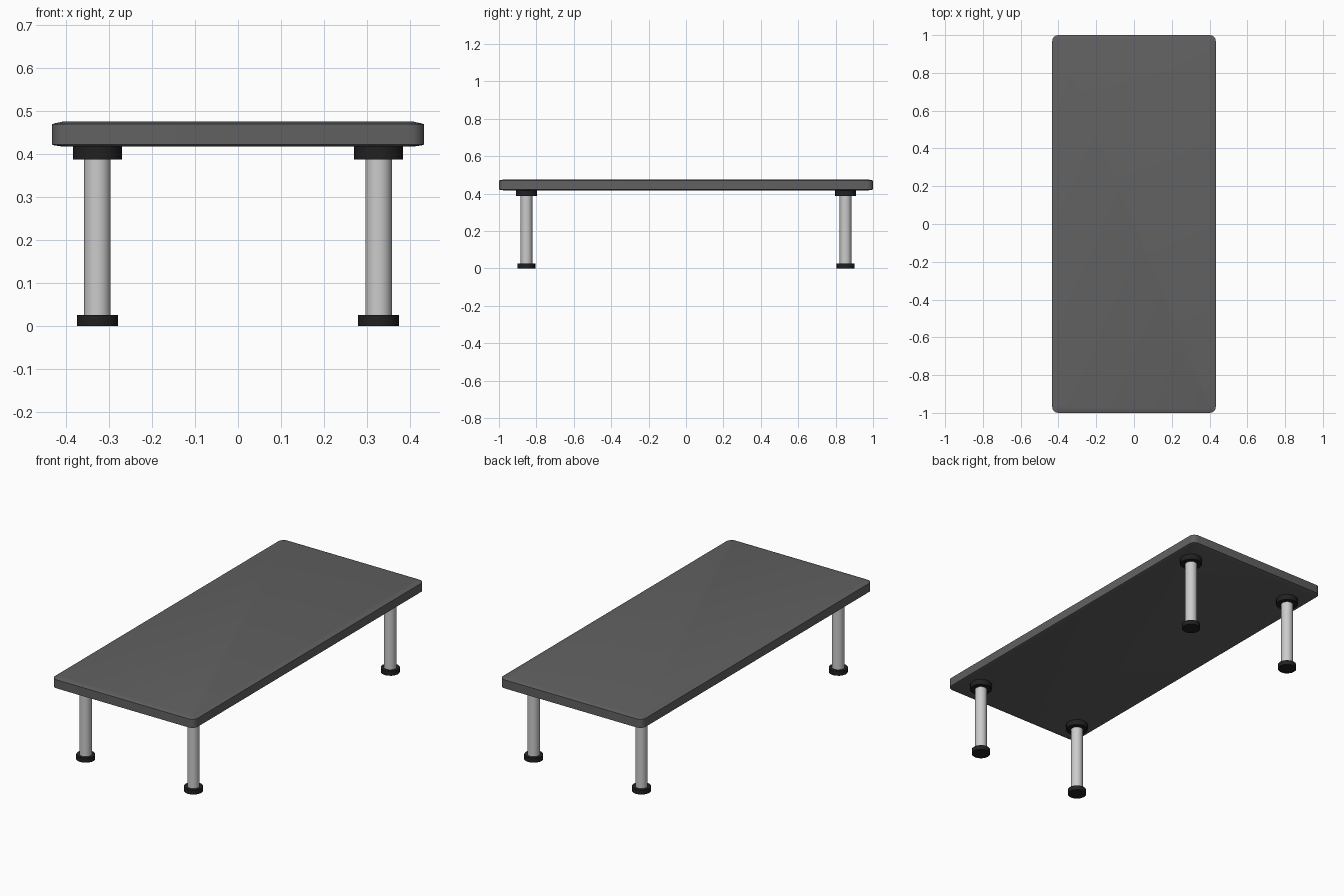
import bpy, bmesh, math

if "Cube" in bpy.data.objects:
    bpy.data.objects.remove(bpy.data.objects["Cube"])


def material(name, v):
    m = bpy.data.materials.new(name)
    m.diffuse_color = (v, v, v, 1)
    m.use_nodes = True
    m.node_tree.nodes["Principled BSDF"].inputs["Base Color"].default_value = m.diffuse_color
    return m


SLAB = material("dark_grey", 0.12)
BLACK = material("black", 0.015)


def outline(hx, hy, r, steps=4):
    """Rounded rectangle, counter-clockwise."""
    pts = []
    for i, (sx, sy) in enumerate([(1, 1), (-1, 1), (-1, -1), (1, -1)]):
        for k in range(steps + 1):
            a = math.radians(90 * (i + k / steps))
            pts.append((sx * (hx - r) + r * math.cos(a), sy * (hy - r) + r * math.sin(a)))
    return pts


# Table top: rounded slab with shallow softened rims above and below
bm = bmesh.new()
rings = []
for inset, z in [(0.025, 0.417), (0.006, 0.420), (0, 0.422), (0, 0.469), (0.006, 0.471), (0.025, 0.475)]:
    pts = outline(0.433 - inset, 1 - inset, 0.032 - inset * 0.6)
    rings.append([bm.verts.new((x, y, z)) for x, y in pts])
for a, b in zip(rings, rings[1:]):
    n = len(a)
    for i in range(n):
        j = (i + 1) % n
        bm.faces.new((a[i], a[j], b[j], b[i]))
bm.faces.new(rings[-1])
bm.faces.new(rings[0][::-1])
mesh = bpy.data.meshes.new("table_top")
bm.to_mesh(mesh)
bm.free()
top = bpy.data.objects.new("table_top", mesh)
bpy.context.collection.objects.link(top)
mesh.materials.append(SLAB)


def smooth(obj):
    bpy.ops.object.select_all(action='DESELECT')
    obj.select_set(True)
    bpy.context.view_layer.objects.active = obj
    bpy.ops.object.shade_smooth_by_angle(angle=math.radians(35))


smooth(top)


def cylinder(name, x, y, r, z0, z1, sides, mat=None):
    bpy.ops.mesh.primitive_cylinder_add(vertices=sides, radius=r, depth=z1 - z0,
                                        location=(x, y, (z0 + z1) / 2))
    obj = bpy.context.object
    obj.name = name
    if mat:
        obj.data.materials.append(mat)
    smooth(obj)


# Four legs, each with a mounting collar and a foot
for sx, side in ((-1, "left"), (1, "right")):
    for sy, end in ((-1, "front"), (1, "back")):
        x, y, tag = sx * 0.327, sy * 0.853, f"{end}_{side}"
        cylinder(f"{tag}_leg", x, y, 0.031, 0.02, 0.39, 24)
        cylinder(f"{tag}_collar", x, y, 0.057, 0.387, 0.418, 16, BLACK)
        cylinder(f"{tag}_foot", x, y, 0.048, 0, 0.025, 16, BLACK)
